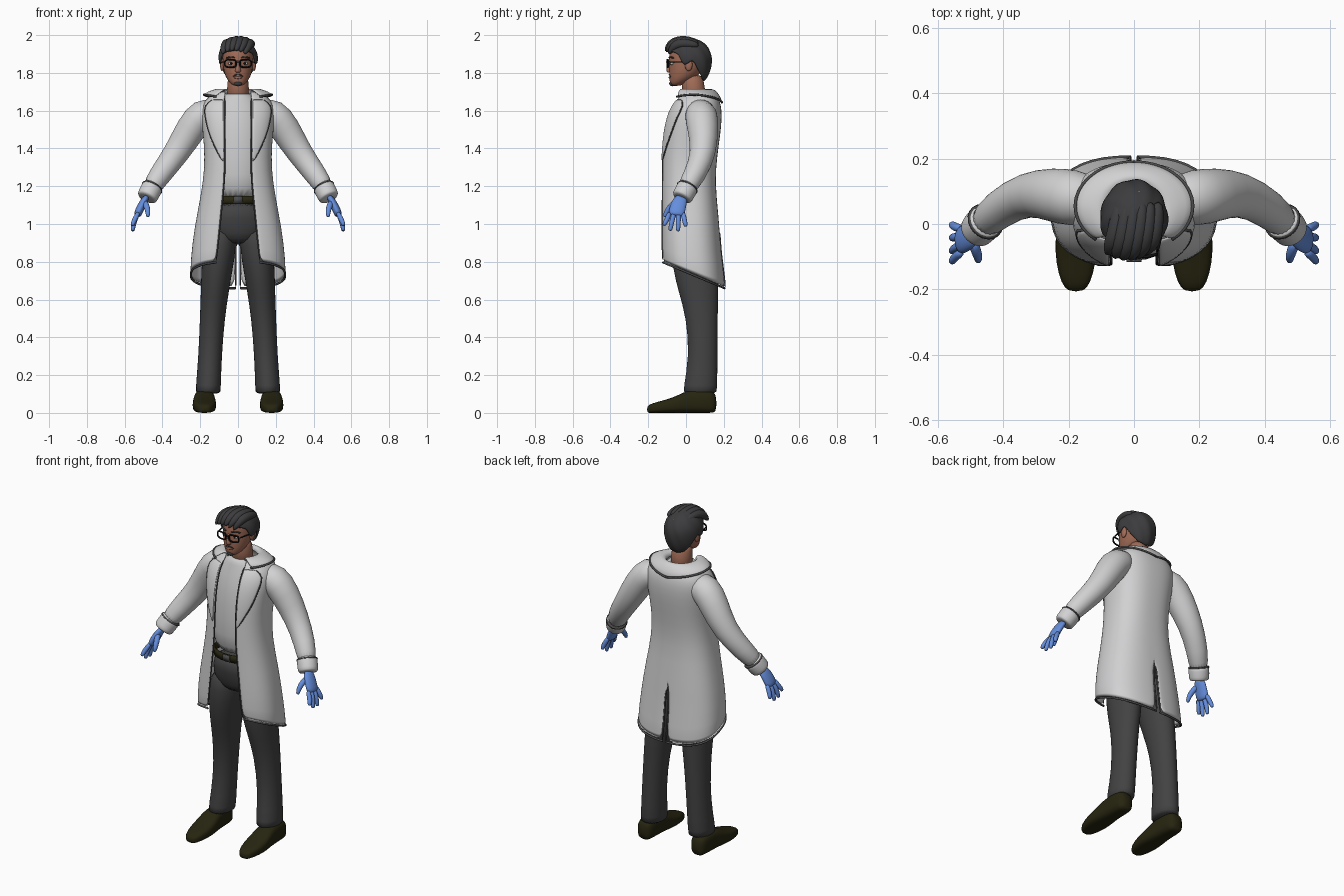
import bpy, bmesh
from math import sin, cos, pi, asin, sqrt, copysign
from mathutils import Vector, Matrix

cube = bpy.data.objects.get("Cube")
if cube:
    bpy.data.objects.remove(cube)


def material(name, *rgb):
    m = bpy.data.materials.new(name)
    m.use_nodes = True
    m.diffuse_color = (*rgb, 1)
    for node in m.node_tree.nodes:
        if node.type == 'BSDF_PRINCIPLED':
            node.inputs["Base Color"].default_value = (*rgb, 1)
            node.inputs["Roughness"].default_value = 0.8
    return m


COAT = material("coat white", .64, .64, .65)
SHIRT = material("shirt white", .6, .6, .61)
TRIM = material("seam grey", .07, .07, .07)
CLOTH = material("trouser grey", .055, .055, .057)
BELT = material("belt brown", .022, .02, .006)
SHOE = material("shoe brown", .02, .018, .005)
SKIN = material("skin", .36, .15, .095)
HAIR = material("hair charcoal", .045, .045, .048)
FRAME = material("frame black", .006, .006, .006)
GLOVE = material("glove blue", .13, .27, .72)


def finish(name, bm, mat, mirror=False, thick=0, sub=1):
    bmesh.ops.recalc_face_normals(bm, faces=bm.faces)
    me = bpy.data.meshes.new(name)
    bm.to_mesh(me)
    bm.free()
    me.materials.append(mat)
    for p in me.polygons:
        p.use_smooth = True
    ob = bpy.data.objects.new(name, me)
    bpy.context.collection.objects.link(ob)
    if mirror:
        ob.modifiers.new("Mirror", 'MIRROR')
    if thick:
        s = ob.modifiers.new("Solidify", 'SOLIDIFY')
        s.thickness, s.offset = thick, 0
    if sub:
        s = ob.modifiers.new("Subdivision", 'SUBSURF')
        s.levels = s.render_levels = sub
    return ob


def skin(name, rings, mat, caps=(True, True), closed=True, **opts):
    """Join successive rings of points with quads."""
    bm = bmesh.new()
    vs = [[bm.verts.new(p) for p in r] for r in rings]
    for a, b in zip(vs, vs[1:]):
        n = len(a)
        for i in range(n if closed else n - 1):
            j = (i + 1) % n
            bm.faces.new((a[i], a[j], b[j], b[i]))
    if caps[0]:
        bm.faces.new(vs[0])
    if caps[1]:
        bm.faces.new(vs[-1])
    return finish(name, bm, mat, **opts)


def loft(name, rows, mat, seg=24, **opts):
    """Rows are (z, centre y, x radius, y radius, optional centre x)."""
    rings = []
    for z, cy, rx, ry, *cx in rows:
        x0 = cx[0] if cx else 0
        rings.append([(x0 + rx * cos(2 * pi * i / seg), cy + ry * sin(2 * pi * i / seg), z)
                      for i in range(seg)])
    return skin(name, rings, mat, **opts)


def tube(name, pts, mat, r=None, flat=1, ref=(0, 1, 0), seg=12, **opts):
    """Sweep along (x, y, z, radius); flat squashes the section."""
    cs = [Vector(p[:3]) for p in pts]
    rings = []
    for i, c in enumerate(cs):
        t = (cs[min(i + 1, len(cs) - 1)] - cs[max(i - 1, 0)]).normalized()
        u = Vector(ref)
        u = (u - t * u.dot(t)).normalized()
        v = t.cross(u) * flat
        rad = r or pts[i][3]
        rings.append([c + (u * cos(2 * pi * k / seg) + v * sin(2 * pi * k / seg)) * rad
                      for k in range(seg)])
    return skin(name, rings, mat, **opts)


def ball(name, at, size, mat, mirror=False):
    bm = bmesh.new()
    bmesh.ops.create_uvsphere(bm, u_segments=20, v_segments=12, radius=1,
                              matrix=Matrix.Translation(at) @ Matrix.Diagonal((*size, 1)))
    return finish(name, bm, mat, mirror=mirror, sub=0)


def lookup(table, k):
    """Linear interpolation in rows sorted by their first value."""
    for a, b in zip(table, table[1:]):
        if k <= b[0]:
            f = max(0, (k - a[0]) / (b[0] - a[0]))
            return [p + (q - p) * f for p, q in zip(a[1:], b[1:])]
    return table[-1][1:]


# Coat body: height, centre y, x radius, y radius, half opening, hem tilt
ROWS = [(.746, .037, .25, .168, .115, 1), (.9, .025, .238, .155, .1, .6),
        (1.05, .02, .212, .148, .088, .2), (1.22, .01, .178, .137, .07, 0),
        (1.36, .017, .17, .142, .068, 0), (1.48, .03, .18, .147, .068, 0),
        (1.57, .045, .19, .14, .07, 0), (1.63, .055, .185, .125, .07, 0),
        (1.67, .065, .155, .1, .07, 0), (1.7, .055, .1, .08, .065, 0)]
POW = .8


def start_angle(z, x=None):
    cy, rx, ry, w, tilt = lookup(ROWS, z)
    return asin(min(.99, (x or w) / rx) ** (1 / POW))


def coat_at(z, t, out=0):
    cy, rx, ry, w, tilt = lookup(ROWS, z)
    c = cos(t)
    y = cy - (ry + out) * copysign(abs(c) ** POW, c)
    x = (rx + out) * max(0, sin(t)) ** POW
    if t > pi - .001:
        x = .012 if z < .95 else 0
    return Vector((x, y, z - tilt * .42 * y))


def coat_row(z, n=18):
    t0 = start_angle(z)
    return [coat_at(z, t0 + (pi - t0) * i / n) for i in range(n + 1)]


skin("coat_body", [coat_row(r[0]) for r in ROWS], COAT, caps=(False, False),
     closed=False, mirror=True, thick=.012)

# Seams along the opening, hem and back vent
front = [coat_at(z, start_angle(z), .003) for z in [r[0] for r in ROWS[:-1]]]
tube("front_seams", front, TRIM, r=.005, seg=6, mirror=True, ref=(1, 0, 0))
tube("hem_seams", coat_row(.746), TRIM, r=.006, seg=6, mirror=True, ref=(0, 0, 1), sub=0)
vent = [coat_at(z, pi, .004) + Vector((.005 if z > .94 else 0, 0, 0))
        for z in (.746, .82, .9, .94, .99)]
tube("vent_seams", vent, TRIM, r=.006, seg=6, mirror=True, ref=(1, 0, 0))

# Lapels lie on the coat front
LAPEL = [(1.33, .076), (1.42, .122), (1.5, .152), (1.57, .165), (1.625, .172), (1.66, .125)]
panel = []
for z, edge in LAPEL:
    xs = [.072 + (edge - .072) * i / 5 for i in range(6)]
    panel.append([coat_at(z, start_angle(z, x), .01) for x in xs])
skin("lapels", panel, COAT, caps=(False, False), closed=False, mirror=True, thick=.007)
tube("lapel_seams", [row[-1] for row in panel], TRIM, r=.005, seg=6, mirror=True, ref=(1, 0, 0))

# Turned-down collar
collar = [[], [], [], []]
for i in range(15):
    t = .7 + (pi - .7) * i / 14
    s, c = max(0, sin(t)) if i < 14 else 0, cos(t)
    back = max(0, -c)
    collar[0].append((.08 * s, .045 - .08 * c, 1.685))
    collar[1].append((.092 * s, .045 - .09 * c, 1.718))
    collar[2].append((.135 * s, .05 - .115 * c, 1.705 - .01 * back))
    collar[3].append((.18 * s, .055 - .135 * c, 1.655 + .03 * s - .012 * back))
skin("collar", collar, COAT, caps=(False, False), closed=False, mirror=True, thick=.012)
tube("collar_seam", collar[3], TRIM, r=.006, seg=6, mirror=True, ref=(0, 0, 1), sub=0)

# Sleeves and cuffs
tube("sleeves", [(.1, .07, 1.595, .07), (.19, .08, 1.585, .09), (.25, .09, 1.505, .083),
                 (.325, .095, 1.375, .068), (.41, .05, 1.265, .06), (.475, -.012, 1.165, .05)],
     COAT, seg=20, mirror=True)
tube("cuffs", [(.45, .012, 1.2, .05), (.453, .009, 1.196, .058), (.468, -.006, 1.168, .057),
               (.482, -.022, 1.14, .056), (.484, -.024, 1.136, .045)], COAT, seg=20, mirror=True)
tube("cuff_seams", [(.452, .01, 1.198, .056), (.455, .007, 1.192, .0595)], TRIM, seg=20,
     mirror=True, sub=0)

# Gloved hands
tube("palms", [(.48, -.02, 1.15, .034), (.505, -.038, 1.11, .043), (.528, -.05, 1.06, .046),
               (.535, -.052, 1.04, .038)], GLOVE, flat=.5, mirror=True)
TIPS = [("index", -.115, .99), ("middle", -.083, .963), ("ring", -.042, .96), ("little", -.002, .985)]
for i, (finger, y, z) in enumerate(TIPS):
    base = -.085 + .023 * i
    tube(finger + "_fingers", [(.525, base, 1.065, .013), (.548, (base + y) / 2, 1.022, .014),
                               (.557, y, z + .012, .012), (.558, y, z, .008)], GLOVE, mirror=True)
tube("thumbs", [(.495, -.05, 1.12, .018), (.48, -.09, 1.085, .016), (.476, -.108, 1.055, .013),
                (.478, -.115, 1.035, .008)], GLOVE, mirror=True)

# Shirt, belt and trousers
loft("shirt", [(1.12, 0, .13, .1), (1.25, 0, .15, .115), (1.45, .02, .155, .125),
               (1.57, .04, .15, .118), (1.64, .04, .125, .09), (1.685, .032, .077, .068),
               (1.69, .032, .06, .055)], SHIRT)
loft("belt", [(1.105, 0, .14, .109), (1.148, 0, .138, .107)], BELT, sub=0, caps=(False, False), thick=.006)
bm = bmesh.new()
bmesh.ops.create_cube(bm, size=1, matrix=Matrix.Translation((0, -.112, 1.127)) @ Matrix.Diagonal((.045, .008, .036, 1)))
finish("buckle", bm, TRIM, sub=0)
loft("trouser_hips", [(.89, .03, .09, .085), (.95, .03, .165, .112), (1.03, .015, .16, .114),
                      (1.12, 0, .135, .104)], CLOTH)
loft("trouser_legs", [(.1, .075, .066, .088, .158), (.12, .075, .067, .091, .158),
                      (.3, .092, .062, .075, .148), (.5, .085, .066, .083, .136),
                      (.65, .065, .075, .107, .122), (.75, .05, .083, .118, .112),
                      (.9, .03, .09, .113, .095), (1.0, .03, .07, .09, .09)], CLOTH, mirror=True)

# Shoes: y, half width, height
shoe = []
for y, w, h in [(-.207, .022, .035), (-.185, .044, .05), (-.12, .062, .066), (-.05, .064, .088),
                (0, .057, .118), (.06, .053, .125), (.13, .05, .12), (.163, .036, .1)]:
    ring = []
    for k in range(20):
        c, s = cos(pi * k / 10), sin(pi * k / 10)
        ring.append((.178 + w * copysign(abs(c) ** .75, c), y, h * (.5 + .5 * copysign(abs(s) ** .6, s))))
    shoe.append(ring)
skin("shoes", shoe, SHOE, mirror=True)

# Neck, head and face
loft("neck", [(1.65, .045, .066, .064), (1.72, .04, .056, .06), (1.8, .03, .056, .06)], SKIN)
loft("head", [(1.73, -.055, .024, .024), (1.75, -.04, .047, .047), (1.78, -.013, .067, .076),
              (1.82, .0, .078, .09), (1.86, .012, .082, .102), (1.9, .015, .083, .106),
              (1.94, .02, .078, .098), (1.965, .02, .055, .07)], SKIN)
loft("nose", [(1.8, -.083, .011, .012), (1.808, -.086, .018, .02), (1.82, -.086, .014, .019),
              (1.85, -.084, .009, .013), (1.872, -.08, .008, .01)], SKIN, seg=12)
ball("ears", (.084, .014, 1.842), (.011, .02, .032), SKIN, True)
ball("lips", (0, -.083, 1.775), (.022, .009, .007), SKIN)
ball("eyes", (.036, -.074, 1.85), (.016, .01, .008), SHIRT, True)
ball("pupils", (.036, -.082, 1.85), (.006, .004, .007), FRAME, True)
tube("eyebrows", [(.014, -.09, 1.88, .004), (.04, -.084, 1.885, .006), (.066, -.062, 1.878, .003)],
     HAIR, ref=(0, 0, 1), mirror=True)
tube("moustache", [(0, -.09, 1.792, .004), (.018, -.086, 1.789, .004), (.03, -.078, 1.776, .003)],
     HAIR, ref=(0, 0, 1), seg=8, mirror=True)
ball("goatee", (0, -.073, 1.744), (.022, .016, .015), HAIR)

# Glasses
rim = []
for k in range(25):
    c, s = cos(pi * k / 12), sin(pi * k / 12)
    x = .04 + .03 * copysign(abs(c) ** .6, c)
    rim.append((x, -.1 + .25 * max(0, x - .04), 1.85 + .02 * copysign(abs(s) ** .6, s)))
tube("rims", rim, FRAME, r=.0045, seg=8, mirror=True, sub=0)
tube("bridge", [(-.012, -.101, 1.856), (0, -.104, 1.859), (.012, -.101, 1.856)], FRAME,
     r=.004, ref=(0, 0, 1), seg=8)
tube("temples", [(.07, -.092, 1.858), (.084, -.04, 1.858), (.09, .02, 1.856)], FRAME,
     r=.004, ref=(1, 0, 0), seg=8, mirror=True)

# Hair cap with a shaped hairline (angle from the front, height)
HAIRLINE = [(0, 1.92), (.75, 1.91), (1.1, 1.895), (1.3, 1.84), (1.5, 1.845), (1.75, 1.87),
            (2.05, 1.81), (2.5, 1.765), (pi, 1.755)]
cap = []
for j in range(10):
    ring = []
    for i in range(48):
        a = 2 * pi * i / 48
        dz = lookup(HAIRLINE, min(a, 2 * pi - a))[0] - 1.875
        low = asin(dz / (.105 if dz > 0 else .16))
        phi = low + (1.5 - low) * j / 9
        k = cos(phi) * (1 + .03 * sin(9 * a + 5 * phi))
        ring.append((.099 * k * sin(a), .015 - .117 * k * cos(a),
                     1.875 + (.105 if phi > 0 else .16) * sin(phi)))
    cap.append(ring)
skin("hair_cap", cap, HAIR, caps=(False, True), thick=.012)

# Swept fringe locks
for i in range(6):
    x = .06 - .024 * i
    top = 1.872 + .1 * sqrt(1 - (x / .11) ** 2)
    bend = 5 * x * x
    tube("fringe_lock_%d" % (i + 1),
         [(x + .015, .07, top - .012, .014), (x + .01, .02, top, .024), (x, -.04, top + .002, .028),
          (x - .012, -.088 + bend, top - .02, .025), (x - .025, -.112 + bend, top - .058, .006)],
         HAIR, ref=(1, 0, 0), seg=10)
